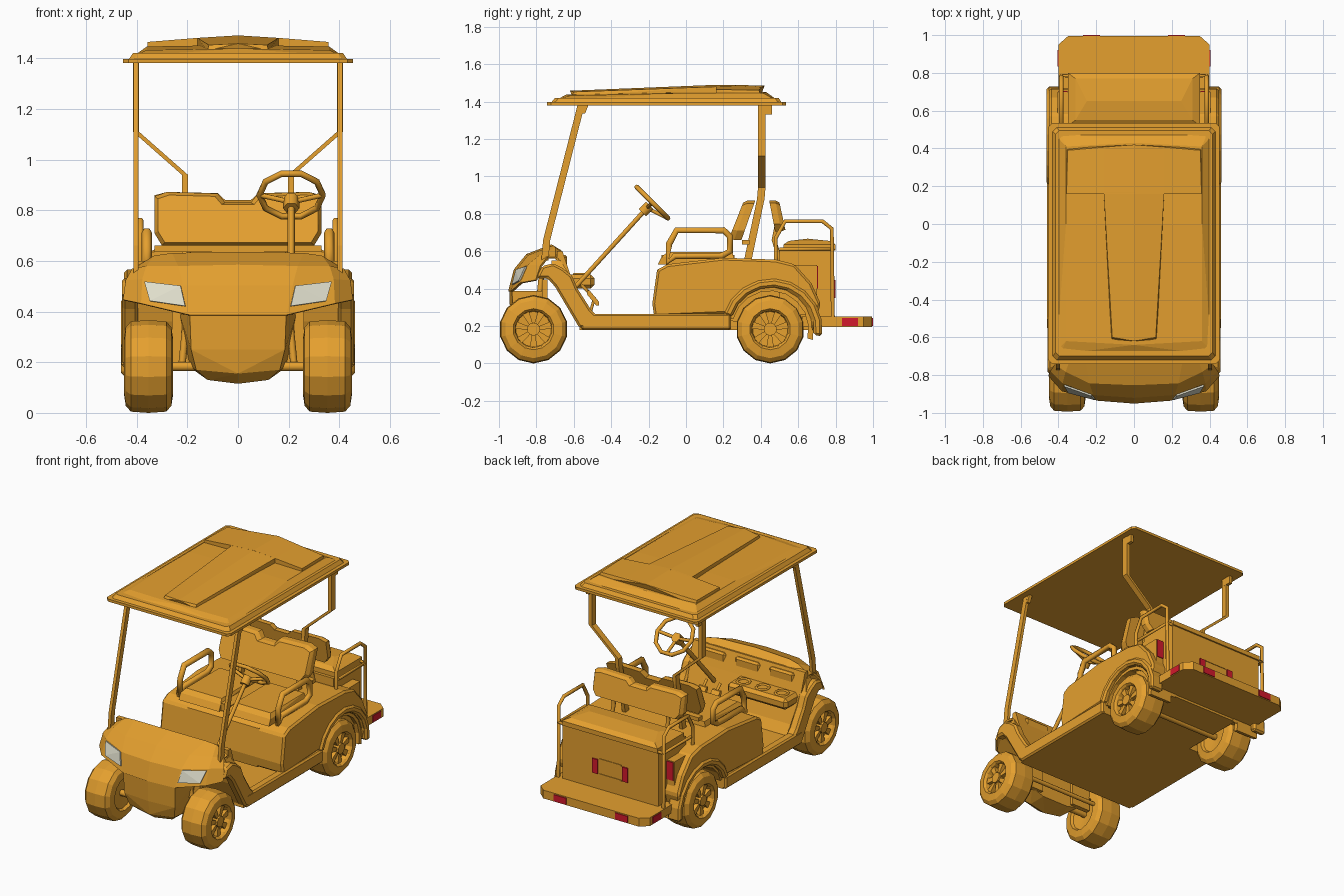
import bpy, bmesh
from math import sin, cos, pi, radians
from mathutils import Vector

default_cube = bpy.data.objects.get("Cube")
if default_cube:
    bpy.data.objects.remove(default_cube, do_unlink=True)


def make_material(name, color):
    material = bpy.data.materials.new(name)
    material.use_nodes = True
    material.diffuse_color = (*color, 1)
    shader = next(n for n in material.node_tree.nodes if n.type == 'BSDF_PRINCIPLED')
    shader.inputs["Base Color"].default_value = (*color, 1)
    return material


ORANGE = make_material("orange paint", (.78, .35, .028))
GLASS = make_material("pale lens", (.75, .74, .61))
RED = make_material("red lens", (.65, .01, .025))


def finish(name, bm, material=ORANGE, mirror=False, bevel=0, thick=0):
    bmesh.ops.recalc_face_normals(bm, faces=bm.faces[:])
    mesh = bpy.data.meshes.new(name)
    bm.to_mesh(mesh)
    bm.free()
    mesh.materials.append(material)
    part = bpy.data.objects.new(name, mesh)
    bpy.context.scene.collection.objects.link(part)
    if mirror:
        part.modifiers.new("mirror", 'MIRROR')
    if thick:
        solid = part.modifiers.new("thickness", 'SOLIDIFY')
        solid.thickness, solid.offset = thick, 0
    if bevel:
        edge = part.modifiers.new("bevel", 'BEVEL')
        edge.width, edge.segments, edge.limit_method = bevel, 1, 'ANGLE'


def hulls(name, groups, **options):
    """One object made of a convex solid around each group of points."""
    bm = bmesh.new()
    for group in groups:
        verts = [bm.verts.new(p) for p in group]
        result = bmesh.ops.convex_hull(bm, input=verts)
        inside = [v for v in result["geom_interior"] if isinstance(v, bmesh.types.BMVert)]
        bmesh.ops.delete(bm, geom=inside, context='VERTS')
    bmesh.ops.dissolve_limit(bm, angle_limit=radians(1), verts=bm.verts[:], edges=bm.edges[:])
    finish(name, bm, **options)


def both(points):
    return list(points) + [(-x, y, z) for x, y, z in points]


def corners(xs, ys, zs):
    return [(x, y, z) for x in xs for y in ys for z in zs]


def box(name, xs, ys, zs, **options):
    hulls(name, [corners(xs, ys, zs)], **options)


def prism(name, outline, x_start, x_end, **options):
    """Side outline in y and z, extruded across x."""
    bm = bmesh.new()
    face = bm.faces.new([bm.verts.new((x_start, y, z)) for y, z in outline])
    new = bmesh.ops.extrude_face_region(bm, geom=[face])["geom"]
    moved = [v for v in new if isinstance(v, bmesh.types.BMVert)]
    bmesh.ops.translate(bm, verts=moved, vec=(x_end - x_start, 0, 0))
    finish(name, bm, **options)


def loft(name, rows, wrap=False, **options):
    bm = bmesh.new()
    grid = [[bm.verts.new(p) for p in row] for row in rows]
    for low, high in zip(grid, grid[1:]):
        count = len(low)
        for i in range(count if wrap else count - 1):
            j = (i + 1) % count
            bm.faces.new((low[i], low[j], high[j], high[i]))
    finish(name, bm, **options)


def tube(name, path, radius, closed=False, mirror=False):
    curve = bpy.data.curves.new(name, 'CURVE')
    curve.dimensions, curve.bevel_depth = '3D', radius
    curve.bevel_resolution, curve.use_fill_caps = 1, True
    spline = curve.splines.new('POLY')
    spline.points.add(len(path) - 1)
    for point, place in zip(spline.points, path):
        point.co = (*place, 1)
    spline.use_cyclic_u = closed
    holder = bpy.data.objects.new(name + " path", curve)
    bm = bmesh.new()
    bm.from_mesh(holder.to_mesh())
    holder.to_mesh_clear()
    bpy.data.objects.remove(holder)
    finish(name, bm, mirror=mirror)


def bar(name, path, half_x, half_y):
    """Flat post following a path, on both sides."""
    ends = [corners((x - half_x, x + half_x), (y - half_y, y + half_y), (z,)) for x, y, z in path]
    hulls(name, [a + b for a, b in zip(ends, ends[1:])], mirror=True)


FRONT, REAR, AXLE, WHEEL_X = -.815, .45, .183, .353


def arc(radius, start, end, shift=0, steps=9):
    angles = [radians(start + (end - start) * i / steps) for i in range(steps + 1)]
    return [(REAR + shift + radius * cos(a), AXLE + radius * sin(a)) for a in angles]


# Wheels with a recessed rim, seven spokes and a cap
TYRE = [(-.07, .02), (-.08, .1), (-.097, .11), (-.09, .155), (-.07, .178), (0, .183),
        (.07, .178), (.09, .155), (.097, .11), (.085, .1), (.055, .095), (.05, .01)]
for label, axle_y in (("front", FRONT), ("rear", REAR)):
    def on_wheel(offset, radius, angle):
        return (WHEEL_X + offset, axle_y + radius * sin(angle), AXLE - radius * cos(angle))
    loft(label + "_tyre", [[on_wheel(o, r, 2 * pi * i / 14) for i in range(14)] for o, r in TYRE],
         wrap=True, mirror=True)
    spokes = [[on_wheel(o, r, 2 * pi * i / 7 + s * w) for o in (.04, .078)
               for r, w in ((.02, .4), (.098, .2)) for s in (-1, 1)] for i in range(7)]
    spokes.append([on_wheel(o, .035, pi * i / 5) for o in (.05, .09) for i in range(10)])
    hulls(label + "_wheel_spokes", spokes, mirror=True)
    tube(label + "_axle", [(-WHEEL_X, axle_y, AXLE), (WHEEL_X, axle_y, AXLE)], .02)

# Floor and sills
box("floor", (-.44, .44), (-.57, .24), (.18, .23))
box("rear_floor", (-.25, .25), (.2, .68), (.18, .25))
box("sill", (.4, .46), (-.56, .24), (.18, .265), mirror=True, bevel=.01)

# Hood: rows run from the front lip back over the top to the dash
HOOD = [[(0, -.945, .385), (.19, -.93, .385), (.38, -.88, .43), (.45, -.8, .445)],
        [(0, -.915, .5), (.215, -.9, .5), (.375, -.84, .525), (.44, -.775, .52)],
        [(0, -.85, .58), (.235, -.84, .575), (.36, -.78, .575), (.415, -.74, .565)],
        [(0, -.72, .63), (.26, -.71, .625), (.33, -.7, .615), (.41, -.7, .565)],
        [(0, -.67, .6), (.26, -.67, .6), (.33, -.67, .59), (.41, -.68, .55)],
        [(0, -.64, .48), (.26, -.64, .48), (.33, -.64, .48), (.41, -.64, .48)]]
loft("hood", HOOD, mirror=True, thick=.012)

# Headlights lie on the hood panel beside the centre crease
low_in, low_out, top_in, top_out = [Vector(p) for p in HOOD[0][1:3] + HOOD[1][1:3]]
normal = (low_out - low_in).cross(top_in - low_in).normalized()
lens = []
for u, v in ((.05, .28), (.82, .18), (.95, .92), (.06, .98)):
    spot = low_in.lerp(low_out, u).lerp(top_in.lerp(top_out, u), v)
    lens += [spot + normal * .005, spot + normal * .014]
hulls("headlight", [lens], material=GLASS, mirror=True)

# Front fascia, inner wheel walls, firewall and fender strips
hulls("front_fascia", [both([(0, -.945, .388), (.19, -.93, .388), (.23, -.76, .388), (.185, -.925, .25),
                             (.165, -.9, .17), (.19, -.76, .18), (0, -.94, .25), (0, -.925, .155),
                             (.12, -.86, .13), (0, -.87, .115), (.1, -.76, .15)])])
box("inner_wheel_wall", (.12, .26), (-.77, -.74), (.17, .45), mirror=True)
prism("firewall", [(-.69, .6), (-.66, .6), (-.62, .48), (-.55, .29), (-.51, .23), (-.57, .2),
                   (-.65, .36), (-.69, .5)], -.41, .41)
prism("fender_strip", [(-.8, .455), (-.77, .52), (-.71, .535), (-.66, .51), (-.61, .47), (-.58, .4),
                       (-.51, .29), (-.47, .25), (-.46, .19), (-.57, .19), (-.635, .3), (-.7, .41),
                       (-.74, .455)], .395, .458, mirror=True, bevel=.012)
hulls("fender_shoulder", [corners((.395, .41), (-.72, -.67), (.55,)) +
                          corners((.395, .446), (-.71, -.62), (.47,))], mirror=True)
tube("steering_rod", [(-.3, -.7, .2), (.3, -.7, .2)], .014)
tube("front_strut", [(.22, -.8, .2), (.19, -.77, .5)], .015, mirror=True)

# Dash tray with cup rings, gauge pods and pedals
box("dash_tray", (-.39, .05), (-.65, -.49), (.4, .475), bevel=.02)
for i in range(3):
    cx = -.31 + i * .14
    ring = [(cx + .04 * cos(pi * a / 5), -.56 + .04 * sin(pi * a / 5), .476) for a in range(10)]
    tube("cup_ring", ring, .008, closed=True)
for cx in (-.25, 0, .25):
    box("dash_pod", (cx - .09, cx + .09), (-.67, -.635), (.5, .58), bevel=.012)
for cx in (.14, .24):
    hulls("pedal", [corners((cx - .03, cx + .03), (-.53, -.515), (.37, .39))
                    + corners((cx - .03, cx + .03), (-.48, -.465), (.31, .33))])
    tube("pedal_arm", [(cx, -.56, .42), (cx, -.49, .35), (cx, -.52, .24)], .01)

# Steering column and wheel
center, across = Vector((.21, -.18, .86)), Vector((1, 0, 0))
upward, facing = Vector((0, -.707, .707)), Vector((0, .707, .707))
hub = center - facing * .04
tube("steering_column", [(.21, -.6, .4), hub], .014)
tube("steering_hub", [hub - facing * .035, hub + facing * .02], .032)


def on_rim(angle):
    return center + (across * cos(angle) + upward * sin(angle)) * .125


tube("steering_rim", [on_rim(2 * pi * i / 10) for i in range(10)], .013, closed=True)
for angle in (0, pi, -pi / 2):
    tube("steering_spoke", [hub, on_rim(angle)], .011)

# Seat body with wheel arches, liners and flares
SHELL = [(-.17, .25), (-.18, .32), (-.155, .5), (-.1, .53), (.2, .565), (.48, .555), (.58, .53),
         (.67, .43), (.72, .32)]
prism("body_core", SHELL + [(.69, .2)], -.262, .262)
prism("body_side", SHELL + arc(.225, -5, 158), .22, .45, mirror=True, bevel=.025)
prism("wheel_flare", arc(.27, -8, 163, .01) + arc(.225, 163, -8, .01), .37, .462, mirror=True, bevel=.012)
prism("wheel_liner", arc(.235, -14, 165) + arc(.205, 165, -14), .27, .43, mirror=True)

# Tail lights stand on the body's rear shoulders
box("rear_shoulder", (.3, .405), (.5, .7), (.26, .525), mirror=True)
box("body_tail_light", (.352, .4), (.698, .705), (.4, .52), material=RED, mirror=True)

# Seats
hulls("seat_cushion", [corners((.035, .33), (-.15, .26), (.53,)) + corners((.035, .33), (-.13,), (.57,))
                       + corners((.05, .31), (-.1, .25), (.595,))], mirror=True)
box("seat_centre", (-.035, .035), (-.13, .26), (.53, .58))


def seat_back(name, base_y, lean, depth, squash):
    pad = [(.05, .66), (.3, .66), (.33, .71), (.33, .855), (.28, .872), (.08, .866), (.05, .83)]
    middle = [(0, .66), (.05, .66), (.05, .83), (0, .83)]
    groups = []
    for outline in (pad, middle):
        group = []
        for x, z in outline:
            y, height = base_y + lean * (z - .67), .872 - (.872 - z) * squash
            group += [(x, y, height), (x, y + depth * .6, height)]
            group.append((.19 + (x - .19) * .9 if x else 0, y + depth, .77 + (height - .77) * .88))
        groups.append(group)
    hulls(name, groups, mirror=True)


seat_back("front_seat_back", .3, .35, -.065, 1)
seat_back("rear_seat_back", .475, -.15, .055, .78)
box("seat_back_rail", (-.33, .33), (.3, .34), (.635, .66))
tube("rear_back_bracket", [(.2, .49, .76), (.2, .47, .66), (.2, .51, .53)], .014, mirror=True)
tube("armrest", [(.36, y, z) for y, z in ((-.1, .54), (-.09, .64), (-.05, .712), (.2, .712), (.235, .68),
                                         (.235, .6), (.19, .575), (-.06, .575))],
     .02, closed=True, mirror=True)

# Rear box, cushion and step
box("rear_box", (-.35, .35), (.5, .79), (.24, .605))
hulls("rear_cushion", [corners((-.35, .35), (.52, .8), (.605, .635))
                       + corners((-.31, .31), (.55, .77), (.655,)) + corners((-.25, .25), (.65,), (.667,))])
hulls("rear_step", [both(corners((.4,), (.62, .95), (.195, .25)) + corners((.35,), (.994,), (.195, .25)))])
for height in (.345, .445):
    box("panel_groove_bar", (-.08, .08), (.788, .794), (height, height + .008))
box("panel_light", (.09, .13), (.788, .798), (.35, .445), material=RED, mirror=True)
box("step_rear_light", (.18, .27), (.992, 1.0), (.2, .243), material=RED, mirror=True)
box("step_side_light", (.396, .404), (.835, .92), (.2, .243), material=RED, mirror=True)
tube("rear_rail", [(.385, y, z) for y, z in ((.48, .53), (.48, .67), (.53, .76), (.73, .76), (.78, .72),
                                            (.785, .25))], .012, mirror=True)
tube("rear_rail_brace", [(.385, .5, .61), (.385, .785, .61), (.34, .785, .61)], .01, mirror=True)

# Roof posts with top gussets
bar("front_post", [(.403, -.56, 1.385), (.403, -.745, .66), (.403, -.755, .55)], .01, .019)
hulls("front_gusset", [corners((.39, .412), (-.57, -.52), (1.385,))
                       + corners((.39, .412), (-.585, -.54), (1.335,))], mirror=True)
bar("rear_post", [(.403, .405, 1.385), (.403, .405, 1.11), (.21, .405, .94), (.21, .4, .88),
                  (.21, .33, .55)], .012, .02)
box("rear_gusset", (.39, .412), (.4, .46), (1.33, 1.385), mirror=True)


# Roof: stepped rim, crowned plateau and raised T panel
def tier(half_x, front, back, z, cut=.02):
    return both(corners((half_x,), (front + cut, back - cut), (z,))
                + corners((half_x - cut,), (front, back), (z,)))


hulls("roof", [tier(.453, -.742, .535, 1.38) + tier(.453, -.742, .535, 1.397),
               tier(.435, -.725, .515, 1.39) + tier(.415, -.7, .495, 1.42),
               tier(.41, -.69, .485, 1.41) + both([(.36, -.62, 1.432), (0, -.64, 1.438), (.36, 0, 1.446),
                                                   (.36, .41, 1.446), (0, .43, 1.45), (0, 0, 1.452)])])
hulls("roof_raised_panel", [
    both([(.357, .16, 1.464), (.16, .16, 1.48), (0, .16, 1.49), (.352, .39, 1.462), (.16, .4, 1.478),
          (0, .42, 1.486), (.358, .16, 1.43), (.358, .4, 1.43)]),
    both([(.16, .17, 1.48), (0, .17, 1.49), (.115, -.6, 1.452), (0, -.62, 1.458), (.16, .17, 1.43),
          (.12, -.61, 1.43)])])
